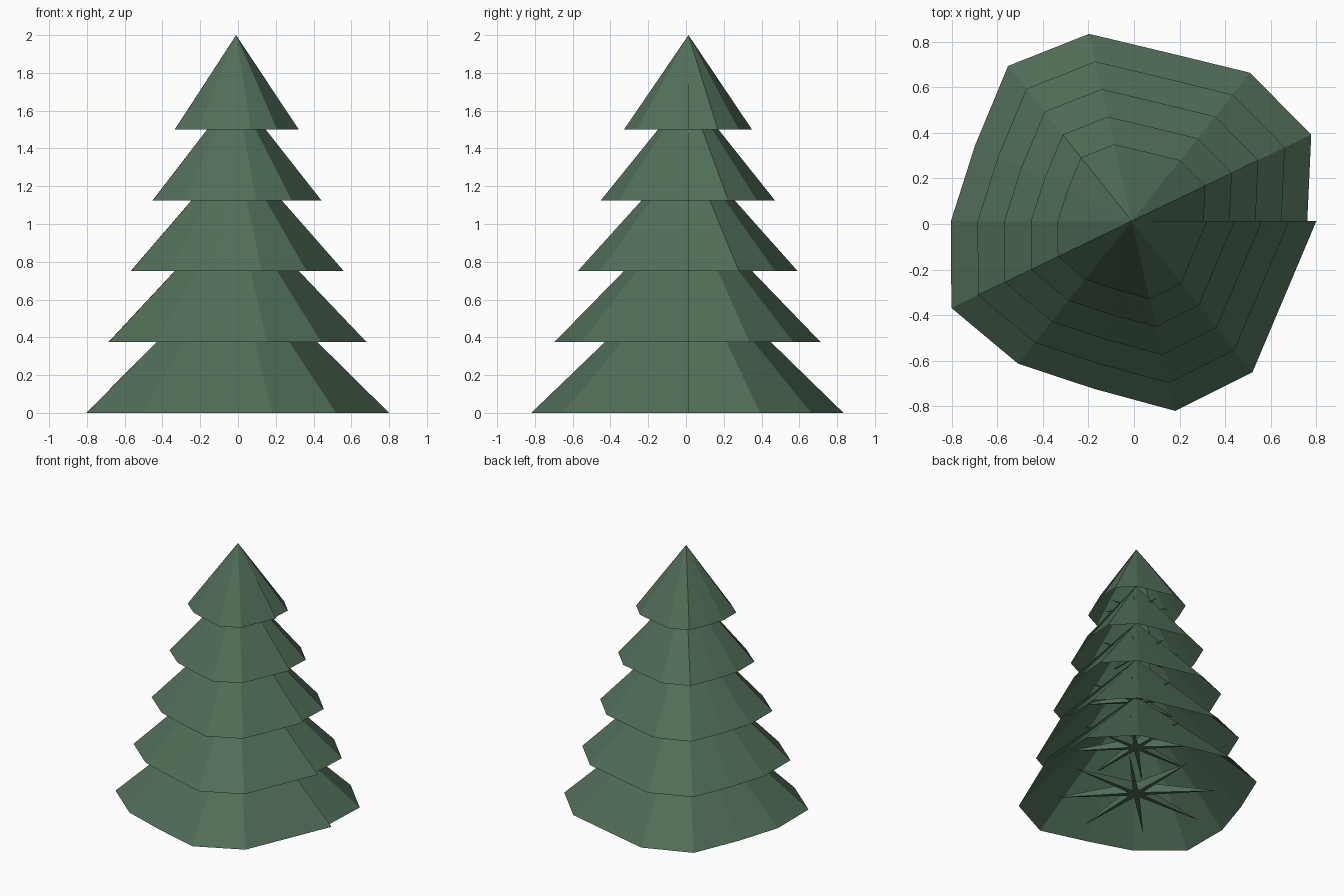
import bpy
import bmesh
from math import sin, cos, pi

cube = bpy.data.objects.get("Cube")
if cube:
    bpy.data.objects.remove(cube, do_unlink=True)

green = bpy.data.materials.new("pine_green")
green.use_nodes = True
colour = (0.08, 0.155, 0.095, 1)
green.diffuse_color = colour
green.node_tree.nodes["Principled BSDF"].inputs["Base Color"].default_value = colour

CENTRE_X, CENTRE_Y = -0.01, 0.013
TIERS = 5
# Uneven rim radii in equal angle steps; first and last meet at the open seam
RIM = [0.77, 0.874, 0.832, 0.755, 0.842, 0.87, 0.763, 0.793,
       0.878, 0.80, 0.754, 0.854, 0.849, 0.747, 0.81]


def polar(bm, radius, angle, z):
    return bm.verts.new((CENTRE_X + radius * cos(angle),
                         CENTRE_Y + radius * sin(angle), z))


def finish(bm, name):
    mesh = bpy.data.meshes.new(name)
    bm.to_mesh(mesh)
    bm.free()
    mesh.materials.append(green)
    obj = bpy.data.objects.new(name, mesh)
    bpy.context.collection.objects.link(obj)


# Hollow, flat-sided cone of foliage, open below
def foliage_tier(name, scale, base, height):
    bm = bmesh.new()
    steps = len(RIM) - 1
    apex = polar(bm, 0, 0, base + height)
    rim = [polar(bm, r * scale, 2 * pi * i / steps, base)
           for i, r in enumerate(RIM)]
    for a, b in zip(rim, rim[1:]):
        bm.faces.new((a, b, apex))
    finish(bm, name)


# Thin eight-pointed star of branches under each tier
def branch_star(name, scale, base):
    bm = bmesh.new()
    top = polar(bm, 0, 0, base + 0.1 * scale)
    bottom = polar(bm, 0, 0, base)
    ring = [polar(bm, scale * (0.05 if i % 2 else 0.57), i * pi / 8, base)
            for i in range(16)]
    for a, b in zip(ring, ring[1:] + ring[:1]):
        bm.faces.new((a, b, top))
        bm.faces.new((b, a, bottom))
    finish(bm, name)


for i in range(TIERS):
    t = i / (TIERS - 1)
    size = 1 - 0.59 * t
    z = 1.5 * t
    foliage_tier(f"foliage_tier_{i + 1}", size, z, 0.8 - 0.3 * t)
    branch_star(f"branch_star_{i + 1}", size, z)
